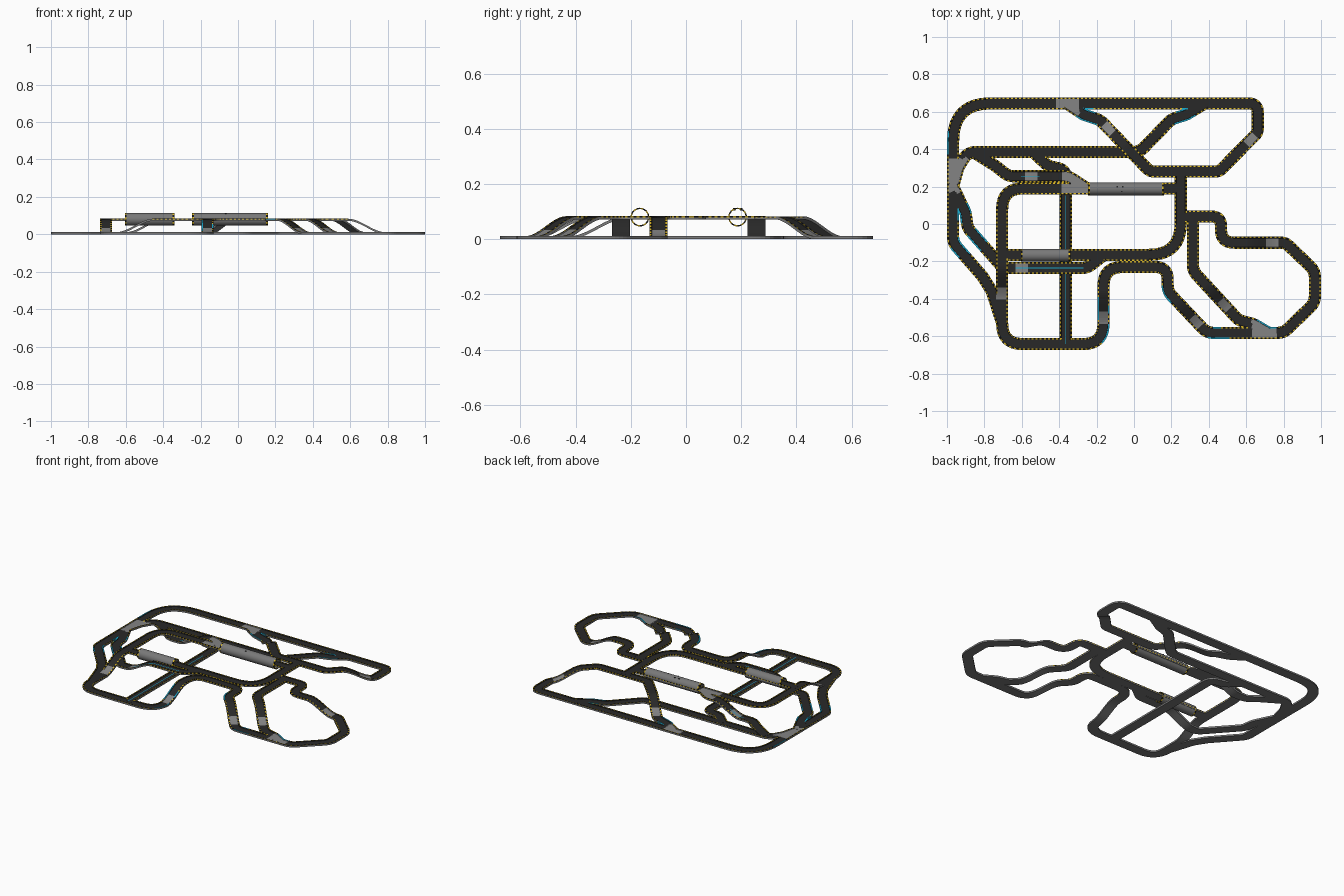
import bpy, bmesh, math
from mathutils import Vector, kdtree

cube = bpy.data.objects.get("Cube")
if cube:
    bpy.data.objects.remove(cube)

HALF = .0325       # half the road width
DECK = .072        # height of the raised roads
STEP = .011        # dash length along the curbs
CORNER = .08       # usual corner radius
PANEL_SIZE = .064
FOOT, CREST = .05, .15   # ramp length below and above its grey panel


def material(name, r, g, b):
    m = bpy.data.materials.new(name)
    m.use_nodes = True
    m.diffuse_color = (r, g, b, 1)
    m.node_tree.nodes["Principled BSDF"].inputs["Base Color"].default_value = (r, g, b, 1)
    return m


def grey(name, value):
    return material(name, value, value, value)


MATS = [grey("asphalt", .022), grey("underside", .18), grey("panel_grey", .23),
        material("curb_yellow", .9, .6, .02), grey("curb_black", .01),
        material("marking_cyan", .01, .42, .65), grey("side_grey", .2), grey("tunnel_grey", .19)]
ROAD, UNDER, PANEL, YELLOW, BLACK, CYAN, SIDE, TUNNEL = range(len(MATS))


def make_object(name, bm, smooth=False):
    bmesh.ops.recalc_face_normals(bm, faces=bm.faces)
    mesh = bpy.data.meshes.new(name)
    bm.to_mesh(mesh)
    bm.free()
    for m in MATS:
        mesh.materials.append(m)
    ob = bpy.data.objects.new(name, mesh)
    bpy.context.collection.objects.link(ob)
    if smooth:
        bpy.ops.object.select_all(action='DESELECT')
        ob.select_set(True)
        bpy.context.view_layer.objects.active = ob
        bpy.ops.object.shade_smooth_by_angle()


# Every grey panel sits low on a ramp, so each one switches its road between ground and deck
PANELS = [Vector(p) for p in (
    (-.705, -.37), (-.163, -.505), (-.6, -.235), (.33, -.52), (.485, -.435),
    (.735, -.1), (.625, .453), (-.14, .513), (-.55, .255))]
# Stretches of curb painted cyan
CYAN_SPOTS = [Vector(p) for p in (
    (-1, .43), (-.92, -.13), (.44, -.61), (.15, -.38), (-.13, -.6), (-.93, .07),
    (-.84, -.08), (-.25, .56), (.27, .56), (-.19, -.46), (.7, -.53))]
paths = {}


def rounded(points):
    """Replace every inner corner by a curve."""
    line = [Vector(points[0])]
    for before, corner, after in zip(points, points[1:], points[2:]):
        p = Vector(corner[:2])
        radius = corner[2] if len(corner) > 2 else CORNER
        a, b = Vector(before[:2]) - p, Vector(after[:2]) - p
        cut = min(radius / math.tan(a.angle(b) / 2), a.length / 2, b.length / 2)
        start, end = p + a.normalized() * cut, p + b.normalized() * cut
        for k in range(9):
            line.append(start.lerp(p, k / 8).lerp(p.lerp(end, k / 8), k / 8))
    return line + [Vector(points[-1])]


def even_steps(line):
    """Walk the line in equal steps."""
    lengths = [(b - a).length for a, b in zip(line, line[1:])]
    count = round(sum(lengths) / STEP)
    out, seg, start = [], 0, 0
    for k in range(count + 1):
        d = sum(lengths) * k / count
        while seg < len(lengths) - 1 and d > start + lengths[seg]:
            start += lengths[seg]
            seg += 1
        out.append(line[seg].lerp(line[seg + 1], min(1, (d - start) / max(lengths[seg], STEP / 99))))
    return out


def road(name, *points, raised=False):
    flat = even_steps(rounded(points))
    ramps = []
    for panel in PANELS:
        i = min(range(len(flat)), key=lambda k: (flat[k] - panel).length)
        if (flat[i] - panel).length < .025:
            ramps.append(i)
    levels = [float(raised)] * len(flat)
    for i in sorted(ramps):
        lead = CREST if raised else FOOT
        for k in range(len(flat)):
            t = min(1, max(0, ((k - i) * STEP + lead) / (FOOT + CREST)))
            levels[k] += (-1 if raised else 1) * t * t * (3 - 2 * t)
        raised = not raised
    paths[name] = [Vector((p.x, p.y, DECK * h)) for p, h in zip(flat, levels)]


# Road centre lines, with a radius only at unusual corners
road("outer_road", (-.705, -.53), (-.76, -.36), (-.81, -.28), (-.967, -.1), (-.967, .645, .2),
     (.662, .645, .05), (.662, .49, .05), (.455, .28, .05), (.085, .28, .06), (-.18, .555),
     (-.27, .585), (-.36, .645))
road("middle_road", (-.967, .2), (-.94, .3), (-.89, .385), (.03, .385), (.2, .56), (.28, .585), (.38, .645))
road("grand_loop", (.25, .19), (-.705, .19, .11), (-.705, -.642, .11), (-.163, -.642, .11),
     (-.163, -.23, .1), (.18, -.23, .1), (.18, -.36), (.39, -.582), (.8, -.582), (.967, -.42),
     (.967, -.25), (.81, -.1, .05), (.465, -.1), (.465, .04, .05), (.25, .04), raised=True)
road("inner_road", (.25, .28), (.25, -.165, .17), (-.705, -.165), raised=True)
road("east_slip_road", (.315, .04), (.315, -.25), (.56, -.515), (.64, -.535), (.72, -.582), raised=True)
road("west_slip_road", (-.967, .2), (-.9, .06), (-.89, -.02), (-.7, -.235, .05), (-.25, -.235), (-.16, -.165))
road("north_slip_road", (-.86, .385), (-.74, .31), (-.67, .255), (-.35, .255), (-.25, .19))
road("cross_road", (-.54, .385), (-.46, .31), (-.365, .29, .05), (-.365, -.642))

everything = [p for path in paths.values() for p in path]
tree = kdtree.KDTree(len(everything))
for i, p in enumerate(everything):
    tree.insert(p, i)
tree.balance()

# Cross-section: side wall, raised curb, road and centre line, mirrored
SURFACE, CURB = .007, .011
LEFT = [(-HALF, 0), (-HALF, .006), (-HALF, CURB), (.008 - HALF, CURB), (.009 - HALF, SURFACE), (-.002, SURFACE)]
SECTION = LEFT + [(-x, z) for x, z in reversed(LEFT)]
HALF_STRIPS = ["side", "lip", "curb", "road", "road"]
STRIPS = HALF_STRIPS + ["line"] + HALF_STRIPS[::-1] + ["under"]


def close(p, spots, reach):
    return any((p.xy - s).length < reach for s in spots)


def in_junction(p):
    """Grey surface where the slip roads leave."""
    north = -.42 < p.x < -.29 and p.y > .55
    west = p.x < -.87 and .17 < p.y < .35
    centre = -.385 < p.x < -.245 and .15 < p.y < .29 and p.z > DECK / 2
    east = .63 < p.x < .76 and p.y < -.5
    return north or west or centre or east


def has_line(name, p):
    """Stretches with a cyan centre line."""
    return (name == "cross_road" and p.y < .15
            or name == "west_slip_road" and -.63 < p.x < -.27
            or name == "north_slip_road" and -.6 < p.x < -.5)


def build_road(name, path, lift):
    bm = bmesh.new()
    rings, joined, edges = [], [], []
    for i, p in enumerate(path):
        tangent = path[min(i + 1, len(path) - 1)] - path[max(i - 1, 0)]
        across = Vector((tangent.y, -tangent.x, 0)).normalized()
        edge = [p + across * side * (HALF - .003) for side in (-1, 1)]
        join = [bool(tree.find_range(e, HALF * .83)) for e in edge]
        ring = []
        for x, z in SECTION:
            if join[x > 0]:
                z = min(z, SURFACE)
            ring.append(bm.verts.new(p + across * x + Vector((0, 0, z + lift if z else 0))))
        rings.append(ring)
        joined.append(join)
        edges.append(edge)
    n = len(SECTION)
    for i in range(len(rings) - 1):
        a, b = rings[i], rings[i + 1]
        mid = (path[i] + path[i + 1]) / 2
        on_deck = mid.z > DECK * .99
        panel = close(mid, PANELS, PANEL_SIZE / 2)
        for j, strip in enumerate(STRIPS):
            face = bm.faces.new((a[j], a[(j + 1) % n], b[(j + 1) % n], b[j]))
            right = j > n // 2
            mat = PANEL if panel or in_junction(face.calc_center_median()) else ROAD
            if strip in ("curb", "lip") and not (joined[i][right] and joined[i + 1][right]):
                mat = YELLOW if i % 2 else BLACK
                if strip == "lip" and not on_deck:
                    mat = SIDE
                elif close(edges[i][right], CYAN_SPOTS, .06):
                    mat = CYAN
            elif strip == "side":
                mat = SIDE
            elif strip == "under":
                mat = UNDER
            elif strip == "line" and has_line(name, mid):
                mat = CYAN
            face.material_index = mat
    for ring in (rings[0], rings[-1]):
        bm.faces.new(ring).material_index = ROAD
    make_object(name, bm)


for k, (name, path) in enumerate(paths.items()):
    build_road(name, path, k * STEP / 100)


# Round tunnels with striped ends
def tunnel(name, x0, x1, y, sides=32):
    bm = bmesh.new()
    outer, inner, band = .034, .029, .009
    loops = []
    for x, r in ((x0, outer), (x0 + band, outer), (x1 - band, outer), (x1, outer), (x1, inner), (x0, inner)):
        angles = [math.tau * k / sides for k in range(sides)]
        loops.append([bm.verts.new((x, y + r * math.cos(t), .08 + r * math.sin(t))) for t in angles])
    for j, a in enumerate(loops):
        b = loops[(j + 1) % len(loops)]
        for k in range(sides):
            f = bm.faces.new((a[k], a[(k + 1) % sides], b[(k + 1) % sides], b[k]))
            stripe = YELLOW if k // 2 % 2 else BLACK
            f.material_index = TUNNEL if j in (1, 4) else stripe
    make_object(name, bm, smooth=True)


tunnel("north_tunnel", -.245, .16, .187)
tunnel("south_tunnel", -.605, -.34, -.167)

# Small roof vents on the long tunnel
for k, (x, y) in enumerate([(-.09, .2), (-.065, .175), (-.06, .2)]):
    bm = bmesh.new()
    bmesh.ops.create_cube(bm, size=.009)
    bmesh.ops.translate(bm, verts=bm.verts, vec=(x, y, .108))
    for f in bm.faces:
        f.material_index = ROAD
    make_object(f"tunnel_vent_{k + 1}", bm)
